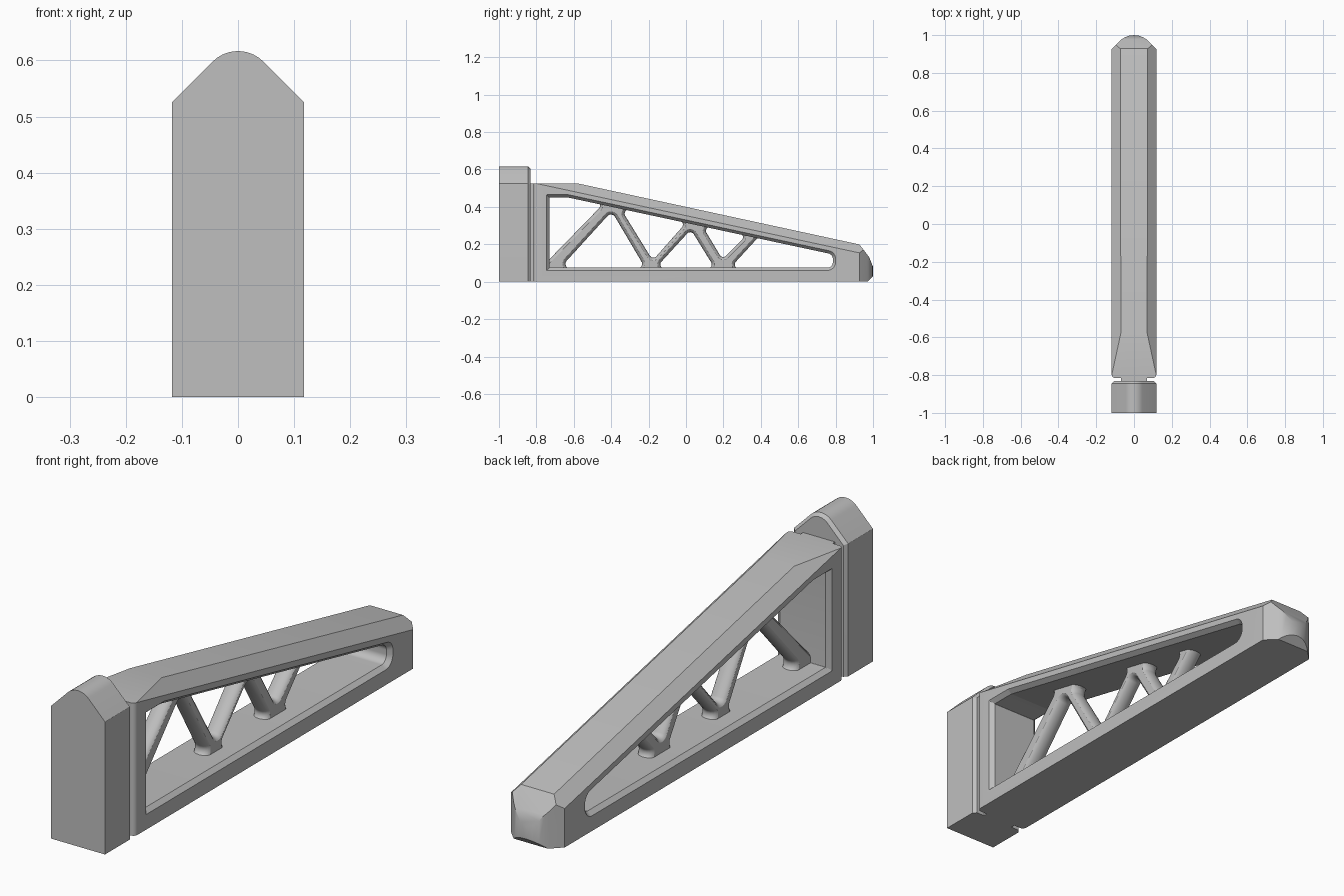
import bpy, bmesh, math
from mathutils import Vector

cube = bpy.data.objects.get("Cube")
if cube:
    bpy.data.objects.remove(cube, do_unlink=True)

grey = bpy.data.materials.new("plain_grey")
grey.use_nodes = True
grey.diffuse_color = (0.52, 0.52, 0.52, 1)
grey.node_tree.nodes["Principled BSDF"].inputs["Base Color"].default_value = grey.diffuse_color

HALF = 0.118          # half width of the body
STRUT = 0.035         # half thickness of the struts


def outline(corners, offset, arc=8):
    """Counter-clockwise convex outline with rounded corners, grown by offset.
    Each corner is (a, b, radius)."""
    pts = [Vector(c[:2]) for c in corners]
    out = []
    for i, p in enumerate(pts):
        e1 = (p - pts[i - 1]).normalized()
        e2 = (pts[(i + 1) % len(pts)] - p).normalized()
        n1, n2 = Vector((e1.y, -e1.x)), Vector((e2.y, -e2.x))
        r = max(corners[i][2] + offset, 0.002)
        centre = p + (n1 + n2) / (1 + n1.dot(n2)) * (offset - r)
        steps = arc if r > 0.002 else 1
        for k in range(arc + 1):
            out.append(centre + n1.lerp(n2, k / arc).normalized() * r)
    return out


def loft(name, corners, stations, axis, cuts=()):
    """Skin outlines along an axis, then slice with (point, normal) planes."""
    bm = bmesh.new()
    rings = []
    for s, offset in stations:
        ring = []
        for p in outline(corners, offset):
            co = [p.x, p.y]
            co.insert("xyz".index(axis), s)
            ring.append(bm.verts.new(co))
        rings.append(ring)
    for a, b in zip(rings, rings[1:]):
        for i in range(len(a)):
            bm.faces.new((a[i - 1], a[i], b[i], b[i - 1]))
    bm.faces.new(rings[0])
    bm.faces.new(rings[-1])
    for point, normal in cuts:
        geom = bm.verts[:] + bm.edges[:] + bm.faces[:]
        res = bmesh.ops.bisect_plane(bm, geom=geom, dist=1e-5, plane_co=point,
                                     plane_no=normal, clear_outer=True)
        rim = [g for g in res["geom_cut"]
               if isinstance(g, bmesh.types.BMEdge) and g.is_boundary]
        bmesh.ops.edgeloop_fill(bm, edges=rim)
    bmesh.ops.recalc_face_normals(bm, faces=bm.faces[:])
    mesh = bpy.data.meshes.new(name)
    bm.to_mesh(mesh)
    bm.free()
    mesh.materials.append(grey)
    ob = bpy.data.objects.new(name, mesh)
    bpy.context.collection.objects.link(ob)
    return ob


def activate(ob):
    bpy.ops.object.select_all(action="DESELECT")
    ob.select_set(True)
    bpy.context.view_layer.objects.active = ob


def carve(ob, cutter):
    cutter.hide_render = True
    mod = ob.modifiers.new("carve", "BOOLEAN")
    mod.operation, mod.solver, mod.object = "DIFFERENCE", "EXACT", cutter
    activate(ob)
    bpy.ops.object.modifier_apply(modifier=mod.name)
    bpy.data.objects.remove(cutter, do_unlink=True)


# Front plate with a rounded peak and a bevelled rear edge
front_plate = loft(
    "front_plate",
    [(-HALF, -0.05, 0), (HALF, -0.05, 0), (HALF, 0.525, 0),
     (0, 0.643, 0.063), (-HALF, 0.525, 0)],
    [(-1, 0), (-0.845, 0), (-0.832, -0.012)], "y",
    [((0, 0, 0), (0, 0, -1))])

# Narrow neck joining the plate and the arm
neck = loft("neck", [(-0.07, -0.85, 0), (0.07, -0.85, 0), (0.07, -0.78, 0),
                     (-0.07, -0.78, 0)], [(0, 0), (0.524, 0)], "z")

# Tapering arm: rounded plan, sliced to the slope, chamfers and nose
arm = loft(
    "arm_frame",
    [(HALF, -0.815, 0.018), (HALF, 0.927, 0), (0, 1.045, 0.109),
     (-HALF, 0.927, 0), (-HALF, -0.815, 0.018)],
    [(0, 0), (0.525, 0)], "z",
    [((0, 0, 0.4), (0, 0.2167, 1)),
     ((HALF, -0.8, 0.525), (1, 0.218, 1.015)),
     ((-HALF, -0.8, 0.525), (-1, 0.218, 1.015)),
     ((0, 0.927, 0.2), (0, 0.07, 0.053)),
     ((0, 0.98, 0.13), (0, 0.05, 0.02)),
     ((0, 0.97, 0), (0, 1, -1))])

# Side-to-side window with a chamfered rim
window = [(-0.745, 0.06, 0), (0.8, 0.06, 0.045), (0.8, 0.158, 0.045),
          (-0.628, 0.465, 0.02), (-0.745, 0.465, 0)]
carve(arm, loft("window_cutter", window,
                [(-0.15, 0), (-HALF, 0), (-0.1, -0.015),
                 (0.1, -0.015), (HALF, 0), (0.15, 0)], "x"))

# Truss web, its edges hidden inside the frame
truss = loft("truss", [(-0.75, 0.05, 0), (0.5, 0.05, 0), (0.5, 0.237, 0),
                       (-0.62, 0.478, 0), (-0.75, 0.478, 0)],
             [(-STRUT * 0.97, 0), (STRUT * 0.97, 0)], "x")

# Rounded openings that leave round struts between them
openings = [
    [(-0.745, 0.105, 0), (-0.44, 0.418, 0.02), (-0.65, 0.46, 0), (-0.745, 0.46, 0)],
    [(-0.676, 0.07, 0.025), (-0.216, 0.07, 0.025), (-0.397, 0.376, 0.025)],
    [(-0.178, 0.114, 0.022), (0.003, 0.319, 0.022), (-0.352, 0.396, 0.022)],
    [(-0.165, 0.07, 0.022), (0.155, 0.07, 0.022), (0.026, 0.279, 0.022)],
    [(0.195, 0.12, 0.02), (0.325, 0.25, 0.02), (0.085, 0.302, 0.02)],
    [(0.233, 0.07, 0.022), (0.6, 0.07, 0), (0.6, 0.19, 0), (0.386, 0.237, 0.015)],
]
rounding = [(STRUT * math.sin(math.radians(a)), 0.02 * (1 - math.cos(math.radians(a))))
            for a in range(-80, 81, 20)]
rounding = [(-0.06, 0.018)] + rounding + [(0.06, 0.018)]
for corners in openings:
    carve(truss, loft("opening_cutter", corners, rounding, "x"))

# Smooth the rounded surfaces, keep the hard edges
for ob in (front_plate, neck, arm, truss):
    activate(ob)
    bpy.ops.object.shade_smooth_by_angle(angle=math.radians(30))
